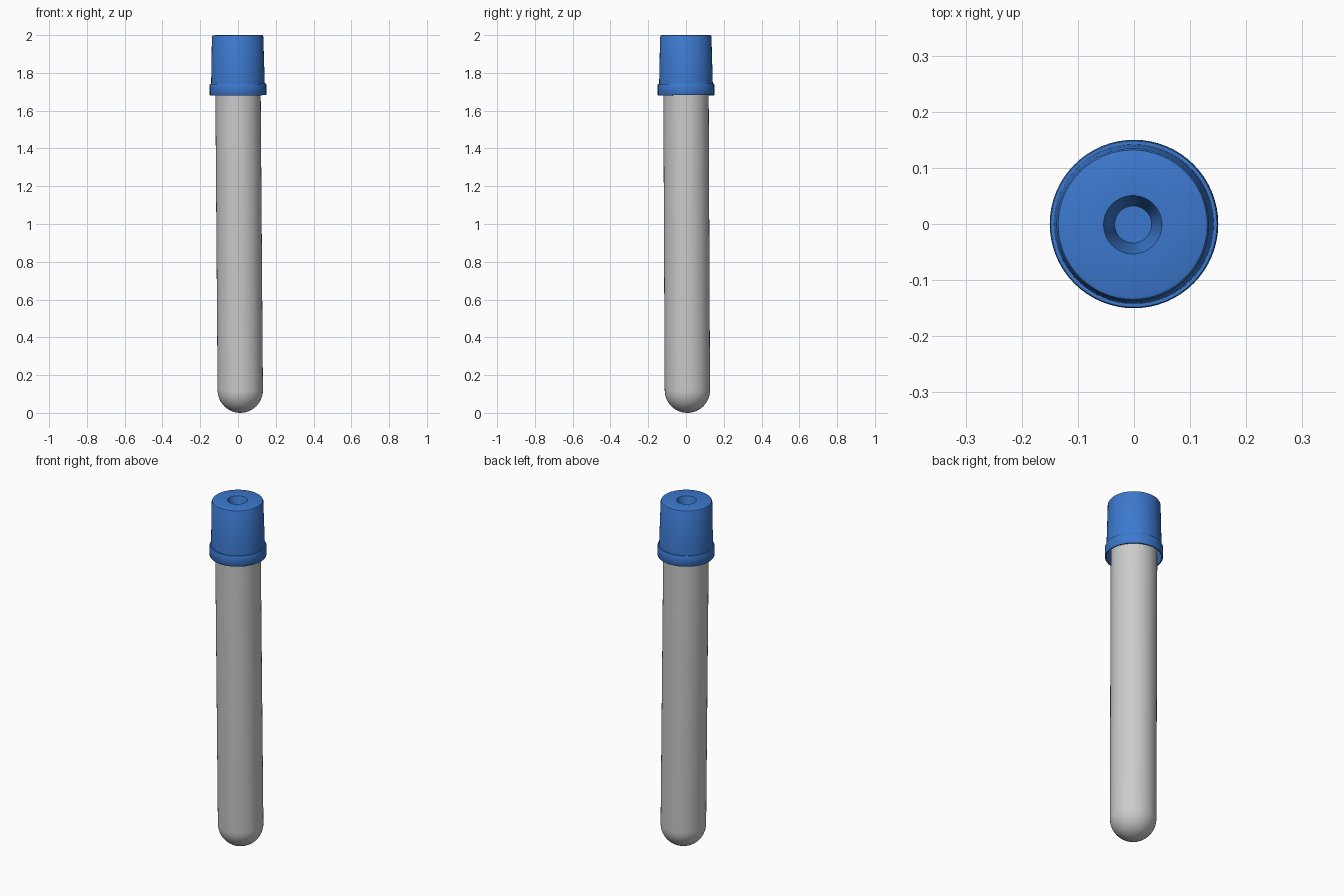
import bpy, bmesh, math
from mathutils import Matrix, Vector

if "Cube" in bpy.data.objects:
    bpy.data.objects.remove(bpy.data.objects["Cube"])

# The whole tube leans very slightly about the collar centre
PIVOT = Vector((0, 0, 1.71))
AXIS = Vector((-0.0075, -0.0045, 1))
LEAN = (Matrix.Translation(PIVOT)
        @ Vector((0, 0, 1)).rotation_difference(AXIS).to_matrix().to_4x4()
        @ Matrix.Translation(-PIVOT))


def lathe(name, profile, sides=64, color=None):
    """Revolve (radius, z) points around the leaning axis."""
    bm = bmesh.new()
    verts = [bm.verts.new((r, 0, z)) for r, z in profile]
    edges = [bm.edges.new(p) for p in zip(verts, verts[1:])]
    bmesh.ops.spin(bm, geom=verts + edges, cent=(0, 0, 0), axis=(0, 0, 1),
                   angle=2 * math.pi, steps=sides, use_duplicate=False)
    bmesh.ops.remove_doubles(bm, verts=bm.verts[:], dist=1e-4)
    bmesh.ops.recalc_face_normals(bm, faces=bm.faces[:])
    bm.transform(LEAN)
    mesh = bpy.data.meshes.new(name)
    bm.to_mesh(mesh)
    bm.free()
    obj = bpy.data.objects.new(name, mesh)
    bpy.context.collection.objects.link(obj)
    if color:
        mat = bpy.data.materials.new(name + "_color")
        mat.diffuse_color = color
        mat.use_nodes = True
        mat.node_tree.nodes["Principled BSDF"].inputs["Base Color"].default_value = mat.diffuse_color
        mesh.materials.append(mat)
    bpy.ops.object.select_all(action='DESELECT')
    obj.select_set(True)
    bpy.context.view_layer.objects.active = obj
    bpy.ops.object.shade_smooth_by_angle(angle=math.radians(35))
    return obj


def bowl(radius, centre_z, steps=12):
    """Quarter circle from the bottom pole up to the side."""
    return [(radius * math.sin(a), centre_z - radius * math.cos(a))
            for a in (i * math.pi / 2 / steps for i in range(steps + 1))]


# Glass tube: round-bottomed, hollow, open under the cap
R = 0.12
outer = bowl(R, R)
inner = bowl(R - 0.012, R)
lathe("glass_tube", outer + [(R, 1.86), (R - 0.012, 1.86)] + inner[::-1])

# Cap: recessed top, tapered side, flared collar, hollow skirt
cap = [
    (0, 1.90), (0.033, 1.90), (0.049, 1.992), (0.052, 2.0),
    (0.128, 2.0), (0.133, 1.998), (0.136, 1.992),
    (0.142, 1.742), (0.148, 1.742), (0.150, 1.738),
    (0.150, 1.684), (0.148, 1.681), (0.142, 1.681),
    (0.139, 1.735), (0.128, 1.75), (0.125, 1.87), (0, 1.87),
]
lathe("cap", cap, color=(0.045, 0.19, 0.62, 1))
